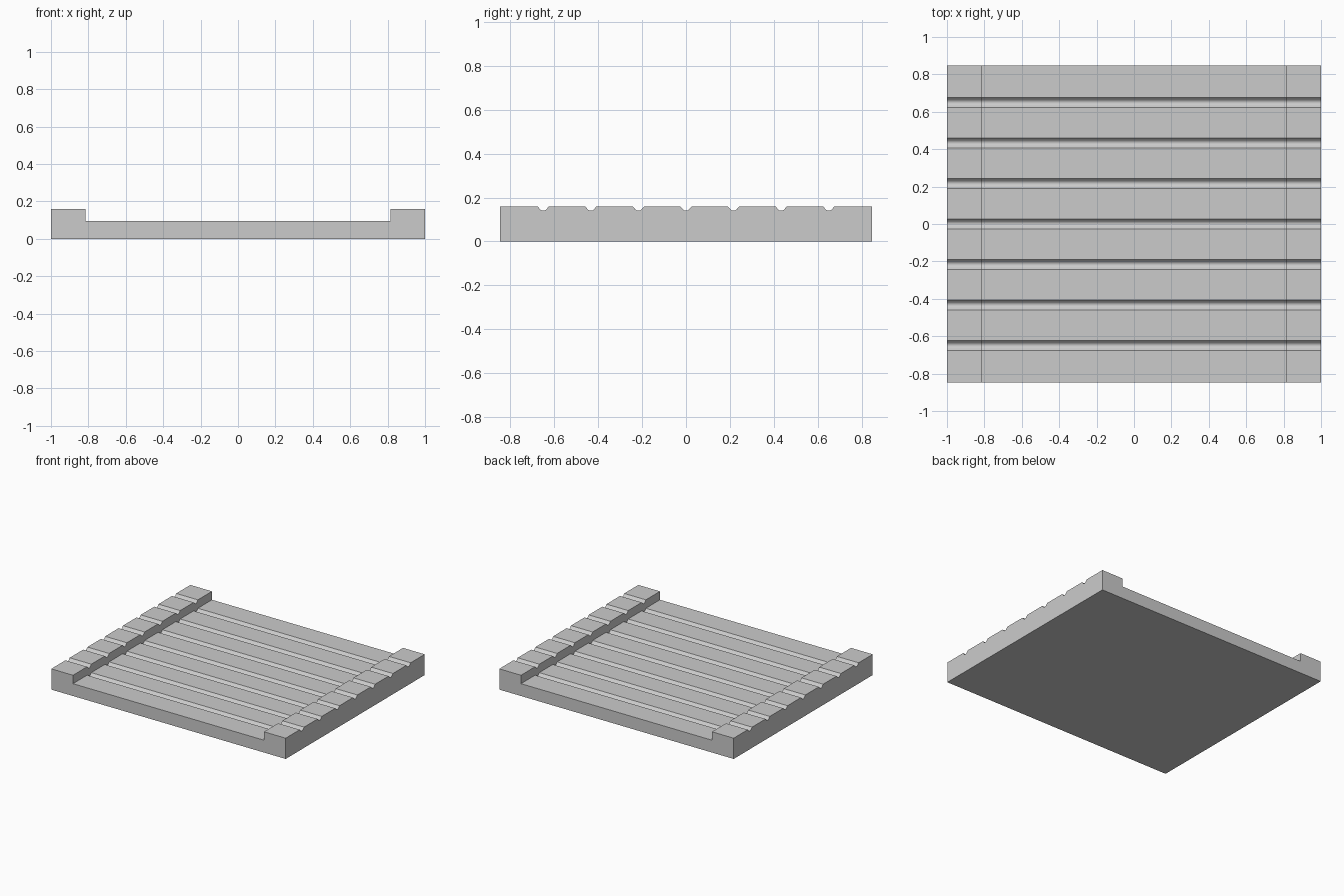
import bpy
import bmesh

if "Cube" in bpy.data.objects:
    bpy.data.objects.remove(bpy.data.objects["Cube"])

HALF_Y = 0.847
RAIL_TOP, DECK_TOP, RAIL_INNER = 0.16, 0.095, 0.815
PITCH = 0.2165

# Front silhouette: flat deck between two raised side rails (x, z)
right = [(1, 0), (1, RAIL_TOP), (RAIL_INNER, RAIL_TOP), (RAIL_INNER, DECK_TOP)]
section = right + [(-x, z) for x, z in reversed(right)]

# Groove cross-section (y offset, depth), mirrored about its centre
half = [(-0.026, 0), (-0.014, 0.014), (-0.008, 0.0185)]
groove = half + [(0, 0.02)] + [(-y, d) for y, d in reversed(half)]

# Stations along y: ends plus the seven grooves
stations = [(-HALF_Y, 0)]
for i in range(-3, 4):
    stations += [(i * PITCH + y, d) for y, d in groove]
stations.append((HALF_Y, 0))

# Loft the silhouette through the stations, lowering its top by the groove depth
bm = bmesh.new()
rings = [[bm.verts.new((x, y, z - d if z > 0 else 0)) for x, z in section]
         for y, d in stations]
n = len(section)
for a, b in zip(rings, rings[1:]):
    for i in range(n):
        j = (i + 1) % n
        bm.faces.new((a[i], a[j], b[j], b[i]))
bm.faces.new(rings[0])
bm.faces.new(rings[-1])
bmesh.ops.recalc_face_normals(bm, faces=bm.faces)

mesh = bpy.data.meshes.new("plank_platform")
bm.to_mesh(mesh)
bm.free()
platform = bpy.data.objects.new("plank_platform", mesh)
bpy.context.collection.objects.link(platform)

# Rounded grooves, crisp plank and rail edges
bpy.context.view_layer.objects.active = platform
platform.select_set(True)
bpy.ops.object.shade_smooth_by_angle(angle=0.55)
